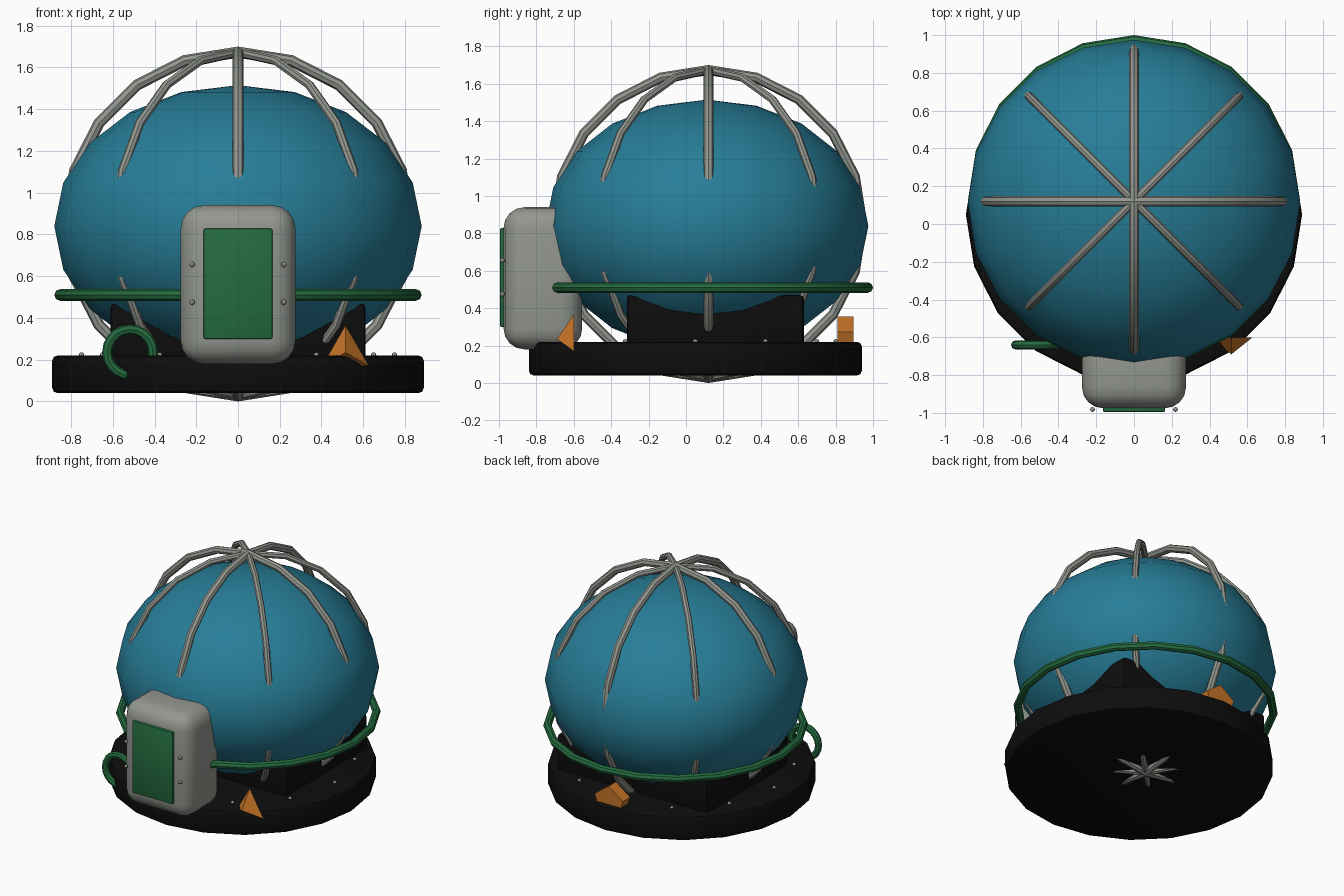
import bpy, math
from math import pi, cos, sin

if "Cube" in bpy.data.objects:
    bpy.data.objects.remove(bpy.data.objects["Cube"])


def mat(name, rgb):
    m = bpy.data.materials.new(name)
    m.diffuse_color = (*rgb, 1)
    m.use_nodes = True
    m.node_tree.nodes["Principled BSDF"].inputs["Base Color"].default_value = m.diffuse_color
    return m


TEAL = mat("teal", (0.02, 0.205, 0.31))
GREY = mat("warm grey", (0.29, 0.31, 0.275))
GREEN = mat("green", (0.018, 0.15, 0.05))
ORANGE = mat("orange", (0.55, 0.17, 0.02))
BLACK = mat("black", (0.004, 0.004, 0.004))


def finish(name, material, smooth=True, bevel=0, segs=3):
    o = bpy.context.object
    o.name = name
    o.data.materials.append(material)
    bpy.ops.object.transform_apply(location=False, rotation=True, scale=True)
    if bevel:
        b = o.modifiers.new("bevel", "BEVEL")
        b.width, b.segments, b.limit_method = bevel, segs, "ANGLE"
        bpy.ops.object.modifier_apply(modifier=b.name)
    if smooth:
        bpy.ops.object.shade_smooth_by_angle(angle=math.radians(40))
    return o


def box(name, lo, hi, material, bevel, segs=3):
    bpy.ops.mesh.primitive_cube_add(size=1, location=[(a + b) / 2 for a, b in zip(lo, hi)])
    bpy.context.object.scale = [b - a for a, b in zip(lo, hi)]
    return finish(name, material, True, bevel, segs)


def ring(name, loc, rot, major, minor, material, n=20, m=8):
    bpy.ops.mesh.primitive_torus_add(location=loc, rotation=rot, major_radius=major,
                                     minor_radius=minor, major_segments=n, minor_segments=m)
    return finish(name, material)


def rivet(name, loc):
    bpy.ops.mesh.primitive_uv_sphere_add(segments=8, ring_count=6, radius=0.013, location=loc)
    finish(name, GREY)


# base disc
bpy.ops.mesh.primitive_cylinder_add(vertices=20, radius=0.89, depth=0.18, location=(0, 0.05, 0.13))
finish("base_disc", BLACK, True, 0.025, 2)
for i in range(12):
    a = i * pi / 6
    rivet("base_rivet", (0.75 * cos(a), 0.05 + 0.75 * sin(a), 0.222))

# cradle block under the globe
box("cradle", (-0.61, -0.315, 0.2), (0.61, 0.63, 0.47), BLACK, 0.02, 2)

# flattened globe
bpy.ops.mesh.primitive_uv_sphere_add(segments=20, ring_count=10, radius=1, location=(0, 0.112, 0.84))
bpy.context.object.scale = (0.88, 0.863, 0.675)
finish("globe", TEAL)

# cage ribs: four upright hoops
for i in range(4):
    ring("cage_rib", (0, 0.12, 0.85), (pi / 2, 0, i * pi / 4), 0.823,
         0.022 if i % 2 else 0.027, GREY)

# waist hoop
ring("waist_hoop", (0, 0.12, 0.51), (0, 0, 0), 0.852, 0.028, GREEN)

# front pack with panel and rivets
box("front_pack", (-0.275, -0.975, 0.18), (0.275, -0.555, 0.94), GREY, 0.11, 4)
box("pack_panel", (-0.165, -0.995, 0.30), (0.165, -0.965, 0.828), GREEN, 0.008, 2)
for x in (-0.22, 0.22):
    for z in (0.475, 0.655):
        rivet("pack_rivet", (x, -0.982, z))

# side loop
ring("side_loop", (-0.517, -0.64, 0.235), (pi / 2, 0, 0), 0.11, 0.024, GREEN, 20, 8)

# front pyramid marker
bpy.ops.mesh.primitive_cone_add(vertices=3, radius1=0.13, depth=0.09,
                                location=(0.515, -0.645, 0.235), rotation=(pi / 2, 0, 0))
finish("pyramid_marker", ORANGE, False)

# rear pentagon marker
bpy.ops.mesh.primitive_cylinder_add(vertices=5, radius=0.12, depth=0.085,
                                    location=(0, 0.853, 0.235), rotation=(pi / 2, 0, 0))
finish("pentagon_marker", ORANGE, False)
